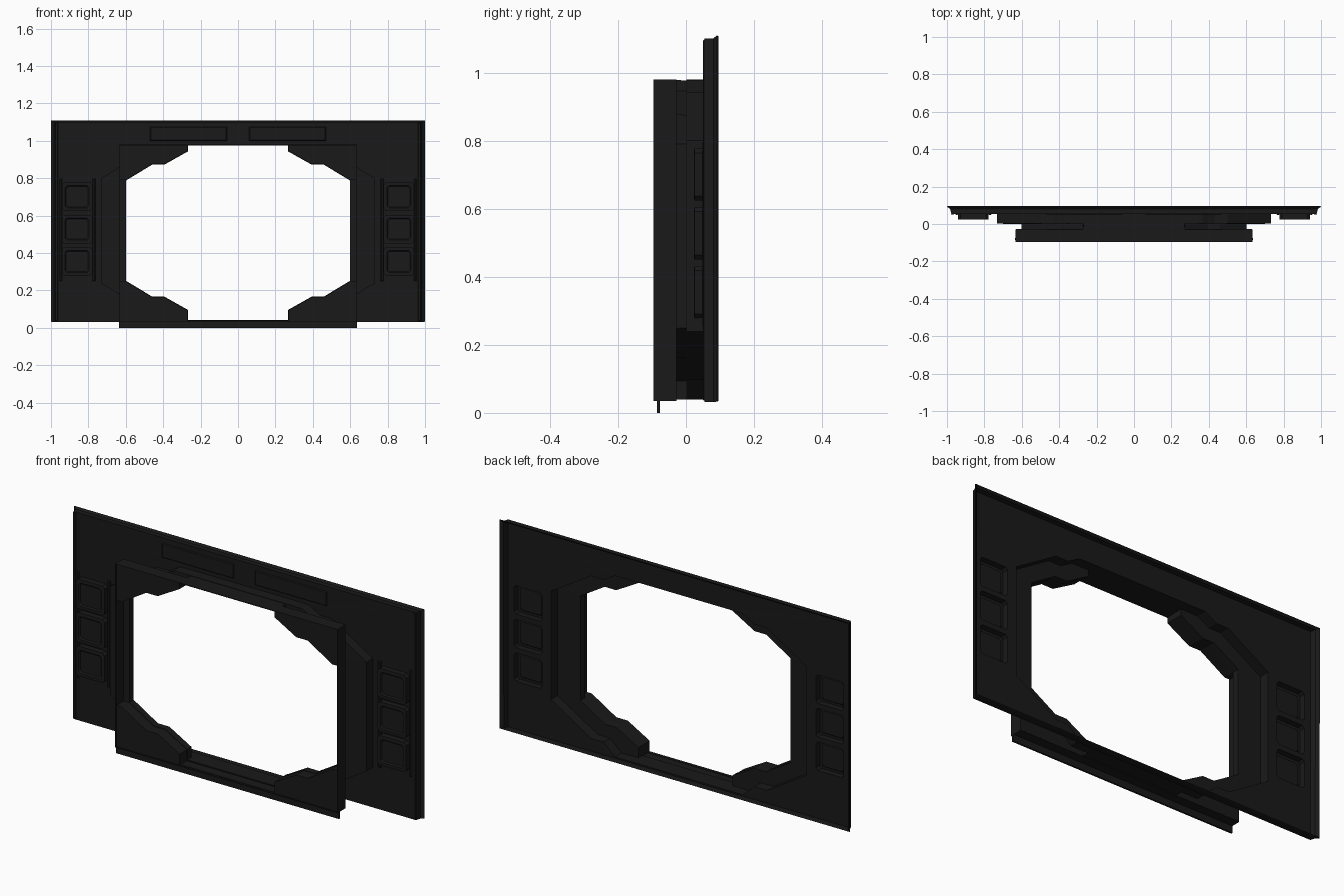
import bpy, bmesh

if "Cube" in bpy.data.objects:
    bpy.data.objects.remove(bpy.data.objects["Cube"])

black = bpy.data.materials.new("black_metal")
black.diffuse_color = (0.01, 0.01, 0.01, 1)
black.use_nodes = True
black.node_tree.nodes["Principled BSDF"].inputs["Base Color"].default_value = black.diffuse_color


def rect(x0, x1, z0, z1):
    return [(x0, z0), (x1, z0), (x1, z1), (x0, z1)]


def octo(x0, x1, z0, z1, c):
    return [(x0 + c, z0), (x1 - c, z0), (x1, z0 + c), (x1, z1 - c),
            (x1 - c, z1), (x0 + c, z1), (x0, z1 - c), (x0, z0 + c)]


def outline(quarter):
    """Mirror an upper right quarter outline into a full loop."""
    low = [(x, 0.041 if z > 0.96 else 1.04 - z) for x, z in quarter]
    return (quarter + [(-x, z) for x, z in reversed(quarter)]
            + [(-x, z) for x, z in low] + low[::-1])


def loop(bm, pts, y):
    vs = [bm.verts.new((x, y, z)) for x, z in pts]
    return vs, [bm.edges.new((vs[i - 1], vs[i])) for i in range(len(vs))]


def loft(bm, stages, cap_first=False, cap_last=False):
    loops = [loop(bm, p, y)[0] for p, y in stages]
    for a, b in zip(loops, loops[1:]):
        for i in range(len(a)):
            bm.faces.new((a[i - 1], a[i], b[i], b[i - 1]))
    if cap_first:
        bm.faces.new(loops[0])
    if cap_last:
        bm.faces.new(loops[-1])


def fill(bm, loops, y):
    """Flat sheet: first loop is the border, the others are holes."""
    edges = []
    for p in loops:
        edges += loop(bm, p, y)[1]
    bmesh.ops.triangle_fill(bm, use_beauty=True, edges=edges, normal=(0, -1, 0))


def finish(bm, name, thickness=0):
    bmesh.ops.remove_doubles(bm, verts=bm.verts, dist=0.0003)
    bmesh.ops.recalc_face_normals(bm, faces=bm.faces)
    me = bpy.data.meshes.new(name)
    bm.to_mesh(me)
    bm.free()
    ob = bpy.data.objects.new(name, me)
    bpy.context.collection.objects.link(ob)
    me.materials.append(black)
    if thickness:
        m = ob.modifiers.new("thickness", "SOLIDIFY")
        m.thickness, m.offset = thickness, 0
    return ob


def block(name, x0, x1, y0, y1, z0, z1, c=0.0):
    bm = bmesh.new()
    inner = rect(x0 + c, x1 - c, z0 + c, z1 - c)
    loft(bm, [(inner, y0), (rect(x0, x1, z0, z1), y0 + c),
              (rect(x0, x1, z0, z1), y1)], True, True)
    return finish(bm, name)


q_open = [(0.6, 0.79), (0.46, 0.875), (0.395, 0.875), (0.27, 0.945), (0.27, 0.977)]
q_recess = [(0.73, 0.80), (0.50, 0.94), (0.43, 0.94), (0.365, 0.977), (0.27, 0.978)]
opening, recess = outline(q_open), outline(q_recess)

# Wall sheet with flared rim, door recess and pressed side panels
bm = bmesh.new()
panels = []
for s in (-1, 1):
    for z in (0.28, 0.453, 0.626):
        a, b = sorted((s * 0.78, s * 0.94))
        panels.append((a, b, z, z + 0.15))
holes = [octo(*p, 0.012) for p in panels]
fill(bm, [rect(-0.975, 0.975, 0.034, 1.10), recess] + holes, 0.056)
loft(bm, [(rect(-0.975, 0.975, 0.034, 1.10), 0.056),
          (rect(-0.982, 0.982, 0.034, 1.10), 0.082),
          (rect(-0.998, 0.998, 0.034, 1.109), 0.093)])
for (x0, x1, z0, z1), h in zip(panels, holes):
    loft(bm, [(h, 0.056), (h, 0.026),
              (octo(x0 + .015, x1 - .015, z0 + .015, z1 - .015, .01), 0.026),
              (octo(x0 + .02, x1 - .02, z0 + .02, z1 - .02, .01), 0.032)],
         cap_last=True)
loft(bm, [(recess, 0.056), (recess, 0.003), (opening, 0.003), (opening, -0.03)])
finish(bm, "wall_shell", 0.005)

# Projecting front frame with its back flange
bm = bmesh.new()
frame = rect(-0.632, 0.632, 0.036, 0.9785)
fill(bm, [frame, opening], -0.03)
loft(bm, [(frame, -0.03), (frame, -0.095)])
finish(bm, "front_frame", 0.005)

# Corner gussets inside the doorway
for sx, side in ((1, "right"), (-1, "left")):
    for top in (True, False):
        pts = q_open[:-1] + [(0.27, 0.976), (0.631, 0.976), (0.631, 0.79)]
        if not top:
            pts = [(x, 0.038 if z > 0.96 else 1.04 - z) for x, z in pts]
        pts = [(sx * x, z) for x, z in pts]
        bm = bmesh.new()
        loft(bm, [(pts, -0.09), (pts, -0.028)], True, True)
        finish(bm, f"gusset_{side}_{'top' if top else 'bottom'}")

# Threshold lip reaching the ground
block("threshold_lip", -0.635, 0.635, -0.085, -0.076, 0, 0.04)

# Raised trim: panel surrounds, edge strips and lintel plates
for s, side in ((1, "right"), (-1, "left")):
    for i, (u, v) in enumerate(((0.762, 0.779), (0.941, 0.955))):
        a, b = sorted((s * u, s * v))
        block(f"panel_rail_{side}_{i}", a, b, 0.048, 0.056, 0.25, 0.80, 0.004)
    a, b = sorted((s * 0.962, s * 0.978))
    block(f"edge_strip_{side}", a, b, 0.05, 0.056, 0.036, 1.098, 0.003)
    a, b = sorted((s * 0.06, s * 0.47))
    block(f"lintel_plate_{side}", a, b, 0.05, 0.056, 1.0, 1.075, 0.004)
